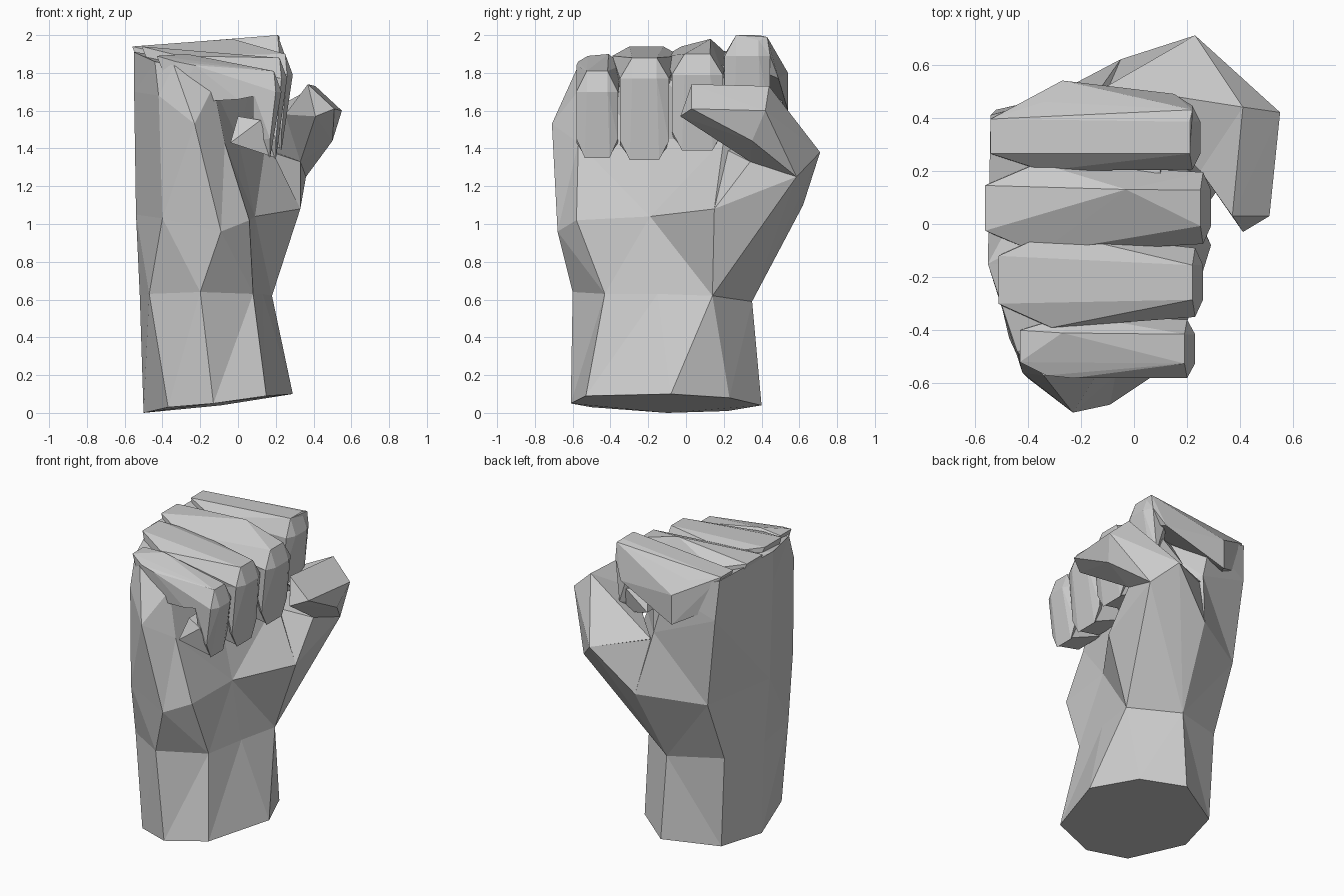
import bpy, bmesh

if "Cube" in bpy.data.objects:
    bpy.data.objects.remove(bpy.data.objects["Cube"])


def finish(name, bm):
    bmesh.ops.recalc_face_normals(bm, faces=bm.faces[:])
    mesh = bpy.data.meshes.new(name)
    bm.to_mesh(mesh)
    bm.free()
    ob = bpy.data.objects.new(name, mesh)
    bpy.context.collection.objects.link(ob)
    return ob


def add_hull(bm, pts):
    verts = [bm.verts.new(p) for p in pts]
    res = bmesh.ops.convex_hull(bm, input=verts)
    junk = {g for g in res["geom_interior"] + res["geom_unused"]
            if isinstance(g, bmesh.types.BMVert)}
    bmesh.ops.delete(bm, geom=list(junk), context='VERTS')


def loft(name, rings):
    bm = bmesh.new()
    rows = [[bm.verts.new(p) for p in r] for r in rings]
    n = len(rows[0])
    for lo, hi in zip(rows, rows[1:]):
        for i in range(n):
            j = (i + 1) % n
            bm.faces.new((lo[i], lo[j], hi[j], hi[i]))
    caps = [bm.faces.new(rows[0][::-1]), bm.faces.new(rows[-1])]
    bmesh.ops.triangulate(bm, faces=[f for f in bm.faces if f is not caps[0]])
    return finish(name, bm)


# Forearm, wrist and palm as octagonal rings, starting at the back of the hand
cut = [(-.5, -.1, 0), (-.37, -.5, .03), (-.13, -.61, .05), (.15, -.53, .09),
       (.29, -.08, .10), (.15, .23, .08), (-.09, .40, .04), (-.42, .22, .01)]
wrist = [(-.52, -.1, .62), (-.47, -.43, .63), (-.2, -.60, .64), (.08, -.43, .63),
         (.13, -.15, .63), (.18, .14, .62), (-.1, .35, .59), (-.45, .23, .62)]
heel = [(-.54, -.13, 1.05), (-.40, -.58, 1.03), (-.09, -.68, .96), (.06, -.58, 1.02),
        (.09, -.19, 1.04), (.33, .15, 1.08), (-.05, .62, 1.1), (-.45, .41, 1.05)]
palm = [(-.55, -.15, 1.7), (-.42, -.56, 1.68), (-.23, -.71, 1.53), (-.07, -.57, 1.43),
        (.0, -.19, 1.45), (.15, .2, 1.45), (-.12, .52, 1.5), (-.52, .43, 1.65)]
top = [(-.55, -.15, 1.91), (-.44, -.48, 1.86), (-.34, -.57, 1.84), (-.13, -.55, 1.73),
       (.08, -.15, 1.80), (.1, .2, 1.84), (-.2, .5, 1.8), (-.54, .41, 1.92)]
loft("forearm_and_palm", [cut, wrist, heel, palm, top])


# Curled fingers: knuckle segment, middle segment, folded tip
def finger(name, knuckle, joint, tip_z, extra=()):
    xk, yk, zk, wk = knuckle
    xj, yj, zj, wj = joint
    bm = bmesh.new()
    upper, middle, tip = list(extra), [], []
    for s in (-1, 1):
        yn, yw = yj + s * wj * .5, yj + s * wj
        upper += [(xk, yk + s * wk * .5, zk), (xk + .2, yk + s * wk, zk - .05),
                  (xk + .1, yk + s * wk * .8, zk - .25), (xj - .01, yn, zj),
                  (xj, yw, zj - .11), (xj - .2, yw, zj - .15)]
        middle += [(xj - .01, yn, zj), (xj + .03, yn, zj - .11), (xj, yw, zj - .11),
                   (xj - .12, yw, zj - .11), (xj - .03, yw, tip_z + .1),
                   (xj - .03, yj + s * wj * .6, tip_z),
                   (xj - .12, yw * .5 + yj * .5, tip_z + .1)]
        tip += [(xj - .03, yj + s * wj * .6, tip_z + .01), (xj - .08, yw, tip_z + .2),
                (xj - .24, yw, tip_z + .08), (xj - .2, yn, tip_z + .22)]
    for pts in (upper, middle, tip):
        add_hull(bm, pts)
    return finish(name, bm)


finger("index_finger", (-.54, .33, 1.94, .13), (.22, .325, 2.0, .12), 1.5,
       [(-.27, .54, 1.80), (-.27, .54, 1.6), (.15, .49, 1.77), (.22, .43, 1.99)])
finger("middle_finger", (-.56, .06, 1.94, .17), (.26, .06, 1.90, .135), 1.39,
       [(-.03, .13, 1.98)])
finger("ring_finger", (-.51, -.21, 1.94, .18), (.23, -.22, 1.88, .13), 1.34)
finger("little_finger", (-.43, -.46, 1.89, .12), (.20, -.47, 1.81, .11), 1.35,
       [(-.27, -.41, 1.90), (-.33, -.57, 1.86)])

# Thumb: fleshy base, first segment, tip folded across the fingers
inner = (.25, .2, 1.58)
lower = (.33, .34, 1.33)
elbow = (.23, .71, 1.38)
under = (.36, .585, 1.25)
bend = [(.41, .44, 1.73), (.55, .42, 1.60), (.50, .35, 1.44)]
thumb = {
    "thumb_base": [wrist[5], wrist[6], heel[5], heel[6], elbow, under, lower,
                   (-.12, .50, 1.45), (.12, .2, 1.4)],
    "thumb_middle": [elbow, under, lower, inner, (-.1, .52, 1.45)] + bend,
    "thumb_tip": [inner, lower, (.37, .03, 1.74), (.51, .03, 1.61),
                  (.41, -.03, 1.57)] + bend,
}
for name, pts in thumb.items():
    bm = bmesh.new()
    add_hull(bm, pts)
    finish(name, bm)
